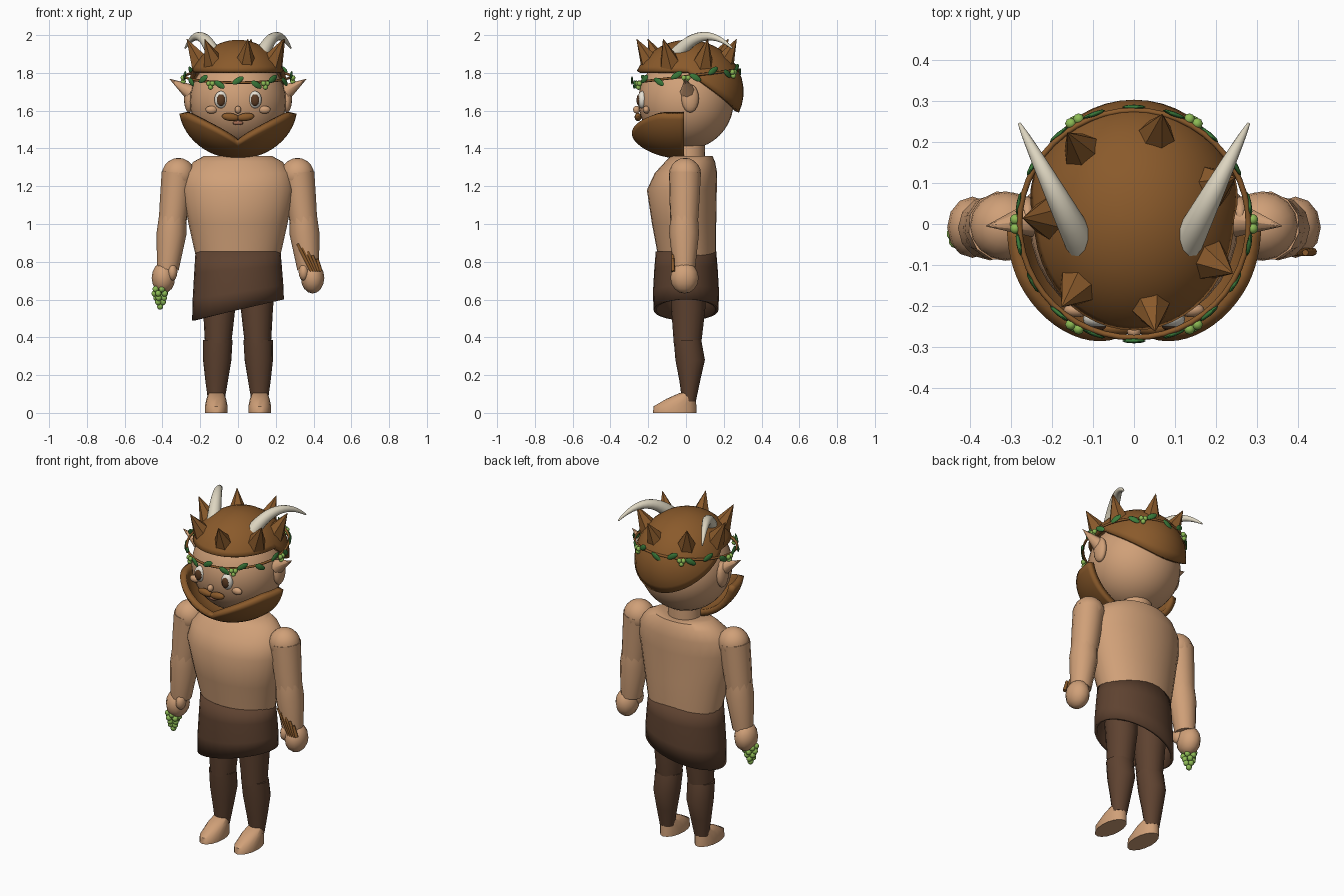
import bpy, bmesh, math
from mathutils import Vector, Matrix, Euler
from math import sin, cos, pi, radians

if "Cube" in bpy.data.objects:
    bpy.data.objects.remove(bpy.data.objects["Cube"])


def material(name, hex_code):
    """Flat colour from an sRGB hex code, stored as linear."""
    lin = []
    for i in (0, 2, 4):
        c = int(hex_code[i:i + 2], 16) / 255
        lin.append(c / 12.92 if c <= 0.04045 else ((c + 0.055) / 1.055) ** 2.4)
    m = bpy.data.materials.new(name)
    m.diffuse_color = (*lin, 1)
    m.use_nodes = True
    m.node_tree.nodes["Principled BSDF"].inputs["Base Color"].default_value = m.diffuse_color
    return m


SKIN = material("skin", "D0A078")
HAIR = material("hair brown", "8A5A2B")
FUR = material("dark fur", "5E4230")
HORN = material("horn", "DDD5C0")
LEAF = material("leaf green", "3A7A3A")
GRAPE = material("grape green", "8DBB55")
WHITE = material("eye white", "EFE9DC")
IRIS = material("iris brown", "5A3A22")
LIP = material("lip", "A06A50")


def finish(name, bm, mat, angle=45):
    bmesh.ops.recalc_face_normals(bm, faces=bm.faces)
    me = bpy.data.meshes.new(name)
    bm.to_mesh(me)
    bm.free()
    ob = bpy.data.objects.new(name, me)
    bpy.context.collection.objects.link(ob)
    me.materials.append(mat)
    if angle:
        bpy.ops.object.select_all(action='DESELECT')
        ob.select_set(True)
        bpy.context.view_layer.objects.active = ob
        bpy.ops.object.shade_smooth_by_angle(angle=radians(angle))
    return ob


def balls(name, items, mat, seg=16, rings=10):
    """Ellipsoids joined as one object: (location, radii, rotation)."""
    bm = bmesh.new()
    for loc, rad, rot in items:
        mtx = Matrix.LocRotScale(Vector(loc), Euler(rot), Vector(rad))
        bmesh.ops.create_uvsphere(bm, u_segments=seg, v_segments=rings, radius=1, matrix=mtx)
    return finish(name, bm, mat)


def ball(name, loc, rad, mat, rot=(0, 0, 0), seg=16, rings=10):
    return balls(name, [(loc, rad, rot)], mat, seg, rings)


def skin_rings(bm, rings, caps=True):
    vs = [[bm.verts.new(p) for p in r] for r in rings]
    n = len(vs[0])
    for a, b in zip(vs, vs[1:]):
        for i in range(n):
            bm.faces.new((a[i], a[(i + 1) % n], b[(i + 1) % n], b[i]))
    if caps:
        bm.faces.new(vs[0])
        bm.faces.new(vs[-1])


def loft(name, sections, mat, sides=24, caps=True, slant=None, angle=45):
    """Horizontal elliptical sections (x, y, z, rx, ry); slant is a z offset rule."""
    bm = bmesh.new()
    rings = []
    for k, (x, y, z, rx, ry) in enumerate(sections):
        ring = []
        for i in range(sides):
            a = 2 * pi * i / sides
            p = Vector((x + rx * cos(a), y + ry * sin(a), z))
            if slant:
                p.z += slant(p) * k / (len(sections) - 1)
            ring.append(p)
        rings.append(ring)
    skin_rings(bm, rings, caps)
    return finish(name, bm, mat, angle)


def sweep(name, paths, mat, sides=12, angle=45):
    """Round tubes along paths of (point, radius)."""
    bm = bmesh.new()
    for path in paths:
        pts = [Vector(p) for p, r in path]
        rings = []
        for i, (p, r) in enumerate(path):
            t = pts[min(i + 1, len(pts) - 1)] - pts[max(i - 1, 0)]
            q = t.to_track_quat('Z', 'Y')
            rings.append([pts[i] + q @ Vector((r * cos(2 * pi * k / sides), r * sin(2 * pi * k / sides), 0))
                          for k in range(sides)])
        skin_rings(bm, rings)
    return finish(name, bm, mat, angle)


def shell(name, centre, rad, a0, a1, top, bottom, mat, thick, bulge=0, na=40, nt=12):
    """Part of an ellipsoid skin; top and bottom give the z limits per azimuth."""
    bm = bmesh.new()
    grid = []
    polar = lambda z: math.acos(max(-1, min(1, (z - centre[2]) / rad[2])))
    for i in range(na + 1):
        a = a0 + (a1 - a0) * i / na
        t0, t1 = polar(top(a)), polar(bottom(a))
        col = []
        for j in range(nt + 1):
            t = t0 + (t1 - t0) * j / nt
            z = rad[2] * cos(t)
            y = rad[1] * sin(t) * sin(a) * (1 + bulge * max(0, -z))
            col.append(bm.verts.new((centre[0] + rad[0] * sin(t) * cos(a), centre[1] + y, centre[2] + z)))
        grid.append(col)
    for c, d in zip(grid, grid[1:]):
        for j in range(nt):
            bm.faces.new((c[j], c[j + 1], d[j + 1], d[j]))
    bmesh.ops.remove_doubles(bm, verts=bm.verts, dist=0.0005)
    ob = finish(name, bm, mat)
    mod = ob.modifiers.new("thickness", 'SOLIDIFY')
    mod.thickness = thick
    mod.offset = -1
    return ob


# body
loft("torso", [(0, .01, .70, .21, .14), (0, .005, .84, .226, .155), (0, -.01, 1.0, .262, .17),
               (0, -.022, 1.18, .298, .185), (0, 0, 1.27, .285, .165), (0, .022, 1.33, .235, .132),
               (0, .03, 1.36, .18, .11)], SKIN, 28)
loft("neck", [(0, .01, 1.32, .095, .092), (0, .01, 1.45, .09, .09)], SKIN, 20)
skirt = loft("skirt", [(0, 0, .855, .225, .16), (0, 0, .76, .232, .168), (0, 0, .64, .24, .175),
                       (0, 0, .545, .243, .172)], FUR, 28, caps=False, slant=lambda p: .23 * p.x)
skirt.modifiers.new("thickness", 'SOLIDIFY').thickness = .015

# legs, arms and hands
for s, side in ((-1, "left"), (1, "right")):
    loft(side + "_thigh", [(s * .105, .01, .72, .095, .095), (s * .10, .012, .55, .085, .09),
                           (s * .105, .008, .37, .07, .073)], FUR, 16)
    loft(side + "_shin", [(s * .107, .008, .385, .078, .073), (s * .11, .022, .28, .075, .078),
                          (s * .113, .02, .17, .06, .055), (s * .115, .016, .06, .043, .036)], FUR, 16)
    loft(side + "_foot", [(s * .115, -.06, 0, .06, .115), (s * .115, -.058, .035, .06, .113),
                          (s * .115, -.025, .075, .052, .077), (s * .115, .008, .105, .04, .042)], SKIN, 16)
    ball(side + "_shoulder", (s * .315, -.005, 1.262), (.088, .085, .088), SKIN)
    sweep(side + "_upper_arm", [[((s * .32, -.005, 1.27), .086), ((s * .335, -.008, 1.12), .08),
                                 ((s * .35, -.01, .98), .072)]], SKIN)
    sweep(side + "_forearm", [[((s * .345, -.01, 1.04), .073), ((s * .352, -.01, .95), .079),
                               ((s * .372, -.01, .76), .058)]], SKIN)
    ball(side + "_hand", (s * .395, -.008, .715), (.062, .075, .083), SKIN, seg=12, rings=8)
    ball(side + "_thumb", (s * .348, -.045, .745), (.027, .035, .045), SKIN, seg=12, rings=8)

# reed pipes in one hand, grapes in the other
sweep("reed_pipes", [[((.39 + .012 * i, -.068, .75), .010), ((.315 + .026 * i, -.07, .895 - .02 * i), .008)]
                     for i in range(5)], HAIR, 8)
grapes = []
for k, n in enumerate((5, 5, 4, 3, 1)):
    for i in range(n):
        a = 2 * pi * i / n + k * .6
        r = (.03, .03, .022, .015, 0)[k]
        grapes.append(((-.412 + r * cos(a), -.025 + r * sin(a), .655 - .023 * k), (.017,) * 3, (0, 0, 0)))
balls("grape_bunch", grapes, GRAPE, 10, 7)

# head, hair and beard
ball("head", (0, 0, 1.65), (.255, .253, .255), SKIN, seg=32, rings=20)
shell("hair_cap", (0, .01, 1.70), (.267, .295, .275), 0, 2 * pi, lambda a: 1.975,
      lambda a: 1.81 - .22 * max(0, sin(a)), HAIR, .025, na=48)
shell("beard", (0, -.01, 1.63), (.28, .272, .25), pi, 2 * pi,
      lambda a: min(1.592, 1.45 + .58 * .27 * abs(cos(a))), lambda a: 1.38, HAIR, .035, bulge=1.0)

# hair spikes
for i in range(7):
    a = radians(281 + i * 360 / 7)
    d = Vector((cos(a), sin(a), 0))
    sweep("hair_spike_%d" % (i + 1), [[(d * .195 + Vector((0, .008, 1.845)), .062),
                                       (d * .272 + Vector((0, .005, 1.98)), .001)]], HAIR, 6, angle=0)

# horns, ears and face
for s, side in ((-1, "left"), (1, "right")):
    p0, p1, p2 = Vector((s * .125, -.055, 1.89)), Vector((s * .20, .09, 2.075)), Vector((s * .28, .245, 1.93))
    path = []
    for i in range(13):
        t = i / 12
        path.append((p0 * (1 - t) ** 2 + p1 * 2 * t * (1 - t) + p2 * t * t, .036 * (1 - t) ** .8 + .004))
    sweep(side + "_horn", [path], HORN, 12)
    ball(side + "_ear", (s * .26, .022, 1.665), (.026, .046, .075), SKIN)
    sweep(side + "_ear_tip", [[((s * .255, .01, 1.70), .042), ((s * .362, -.005, 1.768), .001)]], SKIN, 8)
    ball(side + "_eye", (s * .09, -.232, 1.658), (.035, .024, .046), WHITE)
    ball(side + "_iris", (s * .09, -.248, 1.656), (.023, .014, .031), IRIS)
    ball(side + "_cheek", (s * .14, -.21, 1.605), (.032, .018, .021), SKIN)
    ball(side + "_moustache", (s * .04, -.254, 1.566), (.047, .018, .021), HAIR, rot=(0, s * -.12, 0))
ball("nose", (0, -.262, 1.605), (.017, .018, .02), SKIN)
ball("lip", (0, -.236, 1.535), (.028, .012, .012), LIP)

# wreath: vine, leaves and berries
def on_wreath(a, r=.283):
    return Vector((r * cos(a), r * sin(a), 1.782 + .12 * r * sin(a)))


bpy.ops.mesh.primitive_torus_add(major_segments=48, minor_segments=8, major_radius=.28, minor_radius=.007,
                                 location=(0, 0, 1.782), rotation=(.12, 0, 0))
vine = bpy.context.object
vine.name = "wreath_vine"
vine.data.materials.append(HAIR)
bpy.ops.object.shade_smooth()
leaves, berries = [], []
for i in range(18):
    a = radians(10 + 20 * i)
    up = 1 if i % 2 else -1
    loc = on_wreath(a, .286) + Vector((0, 0, up * .012))
    rot = (Matrix.Rotation(a + pi / 2, 3, 'Z') @ Matrix.Rotation(up * -.55, 3, 'Y')).to_euler()
    leaves.append((loc, (.034, .006, .016), rot))
for i in range(6):
    c = on_wreath(radians(60 * i), .29) + Vector((0, 0, -.018))
    for dx, dz in ((-.011, .01), (.011, .01), (0, -.01)):
        a = radians(60 * i)
        berries.append((c + Vector((-sin(a) * dx, cos(a) * dx, dz)), (.014,) * 3, (0, 0, 0)))
balls("wreath_leaves", leaves, LEAF, 8, 6)
balls("wreath_berries", berries, GRAPE, 8, 6)
